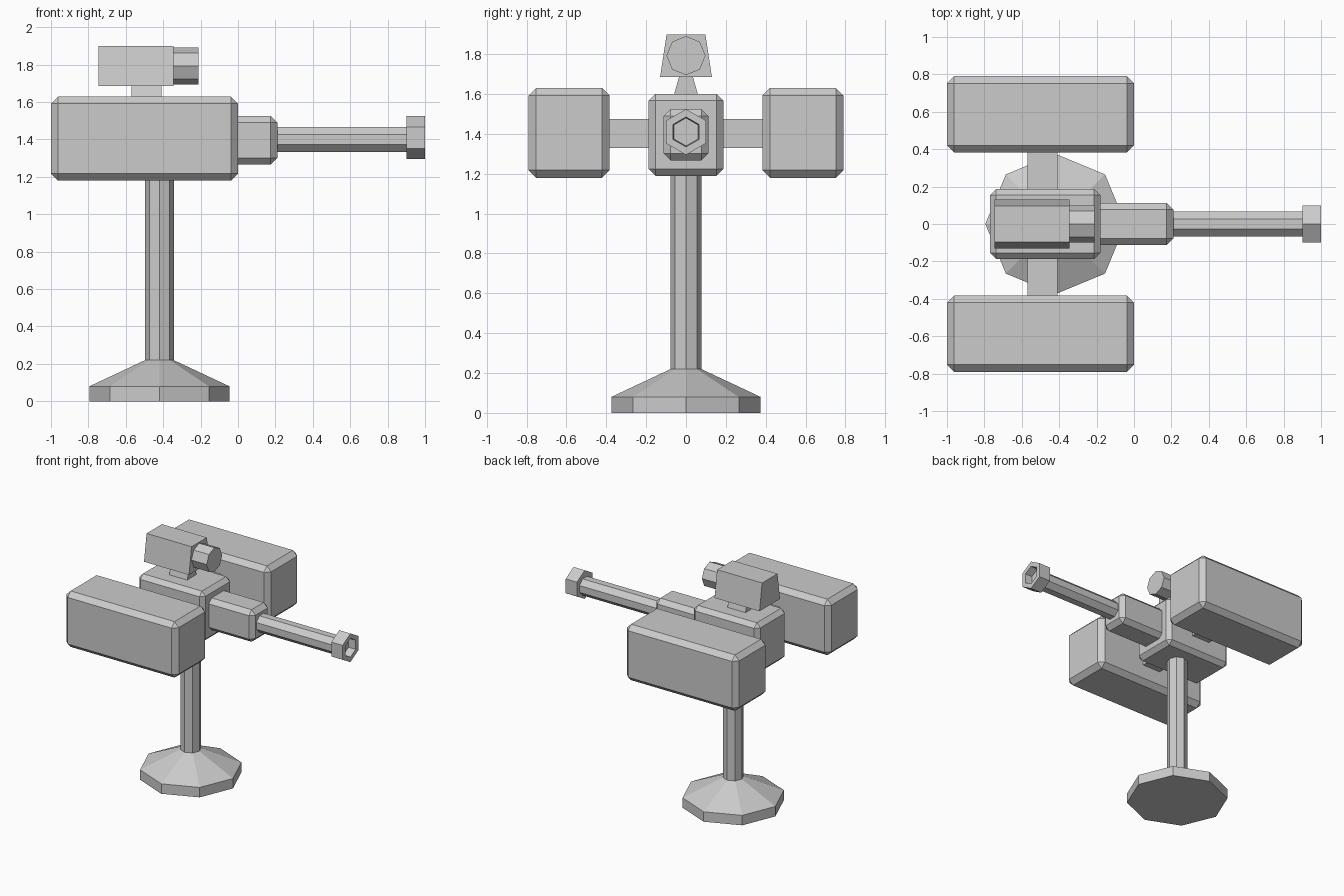
import bpy, bmesh
from math import pi, cos, sin
from mathutils import Matrix

if "Cube" in bpy.data.objects:
    bpy.data.objects.remove(bpy.data.objects["Cube"])


def add_object(name, bm):
    bmesh.ops.recalc_face_normals(bm, faces=bm.faces)
    mesh = bpy.data.meshes.new(name)
    bm.to_mesh(mesh)
    bm.free()
    obj = bpy.data.objects.new(name, mesh)
    bpy.context.collection.objects.link(obj)
    return obj


def box(name, x, y, z, chamfer=0.0, top_y=1.0):
    """Box from (min, max) ranges; top_y narrows the top in y."""
    bm = bmesh.new()
    bmesh.ops.create_cube(bm, size=1)
    for v in bm.verts:
        taper = top_y if v.co.z > 0 else 1.0
        v.co = [(r[0] + r[1]) / 2 + c * (r[1] - r[0])
                for r, c in zip((x, y, z), v.co)]
        v.co.y *= taper
    if chamfer:
        bmesh.ops.bevel(bm, geom=bm.edges[:], offset=chamfer, segments=1,
                        affect='EDGES', profile=0.5)
    return add_object(name, bm)


def lathe(name, profile, sides, matrix, phase=0.0):
    """Faceted solid from (radius, height) points, capped at both ends."""
    bm = bmesh.new()
    rings = [[bm.verts.new((r * cos(phase + 2 * pi * i / sides),
                            r * sin(phase + 2 * pi * i / sides), h))
              for i in range(sides)] for r, h in profile]
    for a, b in zip(rings, rings[1:]):
        for i in range(sides):
            j = (i + 1) % sides
            bm.faces.new((a[i], a[j], b[j], b[i]))
    bm.faces.new(rings[0])
    bm.faces.new(rings[-1])
    bm.transform(matrix)
    return add_object(name, bm)


def along_x(z):
    return Matrix.Translation((0, 0, z)) @ Matrix.Rotation(pi / 2, 4, 'Y')


# Pedestal: octagonal foot flaring into the column
lathe("pedestal", [(0.375, 0), (0.375, 0.08), (0.077, 0.22), (0.077, 1.25)],
      8, Matrix.Translation((-0.42, 0, 0)))

# Central housing and the crossbar carrying the pods
box("housing", (-0.77, -0.18), (-0.187, 0.187), (1.19, 1.60), 0.033)
box("crossbar", (-0.57, -0.41), (-0.40, 0.40), (1.33, 1.475))

# Side pods
for side, y in (("right", (-0.79, -0.383)), ("left", (0.383, 0.79))):
    box(side + "_pod", (-1.0, 0.0), y, (1.18, 1.63), 0.038)

# Barrel block, barrel and hollow muzzle
box("barrel_block", (-0.25, 0.21), (-0.112, 0.112), (1.267, 1.525), 0.035)
lathe("barrel", [(0.072, 0.20), (0.072, 0.92)], 8, along_x(1.40), pi / 8)
lathe("muzzle", [(0.115, 0.90), (0.115, 1.0), (0.075, 1.0), (0.07, 0.94)],
      6, along_x(1.41))

# Sight on its tapered mount
box("sight_mount", (-0.57, -0.41), (-0.062, 0.062), (1.59, 1.70), top_y=0.5)
box("sight_body", (-0.745, -0.345), (-0.13, 0.13), (1.685, 1.90), top_y=0.75)
lathe("sight_lens", [(0.098, -0.36), (0.098, -0.21)], 8, along_x(1.793))
